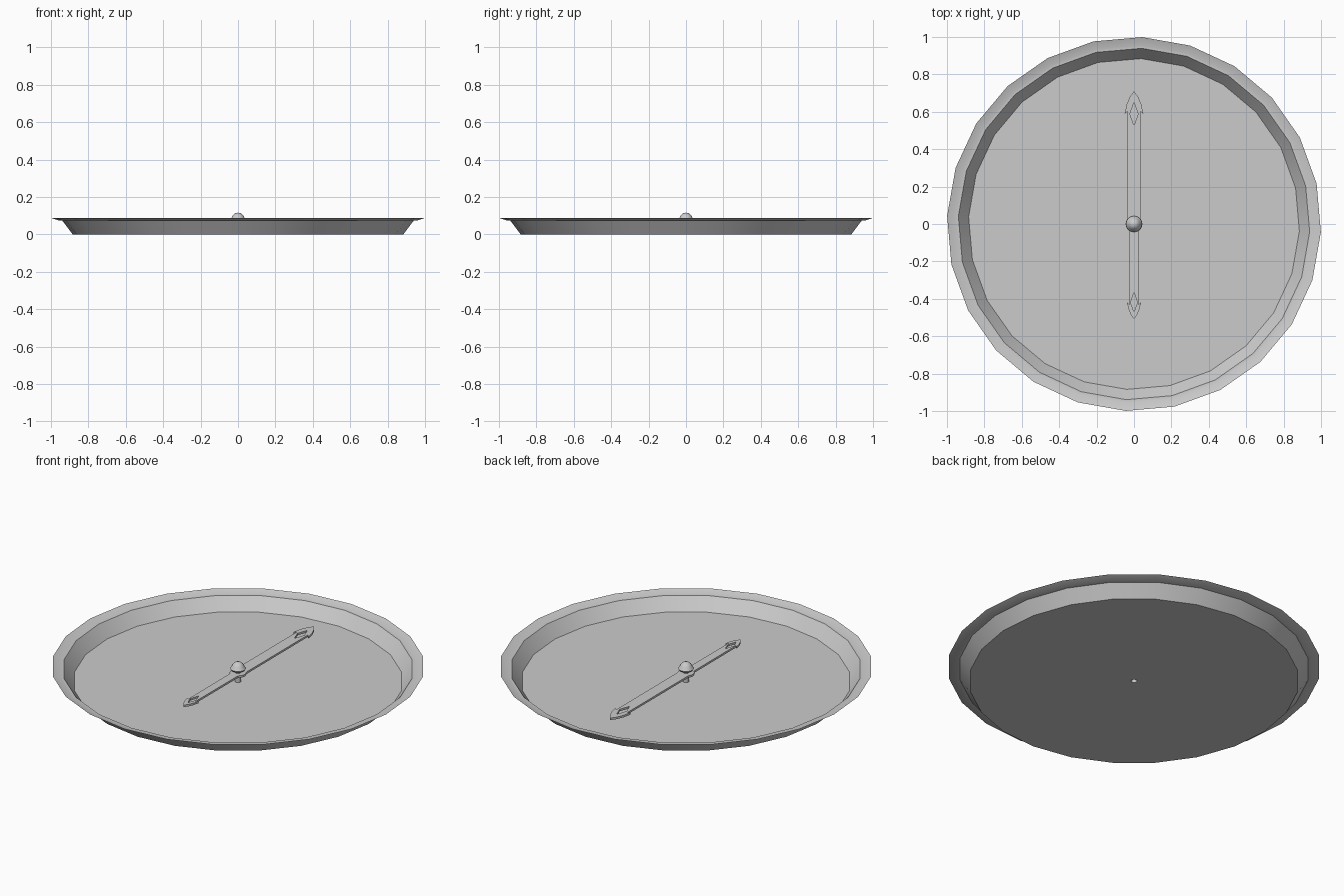
import bpy, bmesh
from math import sin, cos, pi, radians

if "Cube" in bpy.data.objects:
    bpy.data.objects.remove(bpy.data.objects["Cube"])


def finish(ob):
    bpy.ops.object.select_all(action='DESELECT')
    ob.select_set(True)
    bpy.context.view_layer.objects.active = ob
    bpy.ops.object.shade_smooth_by_angle(angle=radians(30))


def lathe(name, profile, sides, offset=0.0):
    """Revolve (radius, z) points about the z axis."""
    bm = bmesh.new()
    rings = []
    for r, z in profile:
        if r == 0:
            rings.append([bm.verts.new((0, 0, z))] * sides)
        else:
            rings.append([bm.verts.new((r * cos(offset + 2 * pi * i / sides),
                                        r * sin(offset + 2 * pi * i / sides), z))
                          for i in range(sides)])
    for a, b in zip(rings, rings[1:]):
        for i in range(sides):
            j = (i + 1) % sides
            bm.faces.new(list(dict.fromkeys((a[i], a[j], b[j], b[i]))))
    bm.normal_update()
    me = bpy.data.meshes.new(name)
    bm.to_mesh(me)
    bm.free()
    ob = bpy.data.objects.new(name, me)
    bpy.context.collection.objects.link(ob)
    finish(ob)
    return ob


# Dish: thin sheet with floor, sloped wall, narrow ledge and flared lip
lathe("dish", [(1.0, 0.088), (0.957, 0.073), (0.94, 0.073), (0.885, 0.0), (0.016, 0.0)],
      24, radians(-2.5))

# Centre pin with domed knob
lathe("pin_knob", [(0.016, 0.0), (0.016, 0.062), (0.036, 0.068), (0.043, 0.078),
                   (0.034, 0.09), (0.03, 0.1), (0.016, 0.112), (0, 0.116)], 16)

# Hand: right half outline, mirrored, with hub bulge and pierced arrowheads
hub = [(0.045 * cos(radians(a)), 0.045 * sin(radians(a))) for a in (38, 19, 0, -19, -38, -55)]
half = [(0.0, 0.71), (0.022, 0.68), (0.039, 0.64), (0.05, 0.588), (0.035, 0.602)] + hub + \
       [(0.025, -0.432), (0.037, -0.42), (0.03, -0.453), (0.017, -0.485), (0.0, -0.508)]
outline = half + [(-x, y) for x, y in reversed(half[1:-1])]


def diamond(top, mid, bottom, w):
    return [(0, top), (w, mid), (0, bottom), (-w, mid)]


cu = bpy.data.curves.new("hand", 'CURVE')
cu.dimensions = '2D'
cu.fill_mode = 'BOTH'
cu.extrude = 0.006
for pts in (outline, diamond(0.65, 0.588, 0.527, 0.022), diamond(-0.365, -0.42, -0.47, 0.018)):
    sp = cu.splines.new('POLY')
    sp.points.add(len(pts) - 1)
    for p, (x, y) in zip(sp.points, pts):
        p.co = (x, y, 0, 1)
    sp.use_cyclic_u = True
hand = bpy.data.objects.new("hand", cu)
hand.location.z = 0.048
bpy.context.collection.objects.link(hand)
bpy.ops.object.select_all(action='DESELECT')
hand.select_set(True)
bpy.context.view_layer.objects.active = hand
bpy.ops.object.convert(target='MESH')
finish(bpy.context.view_layer.objects.active)
